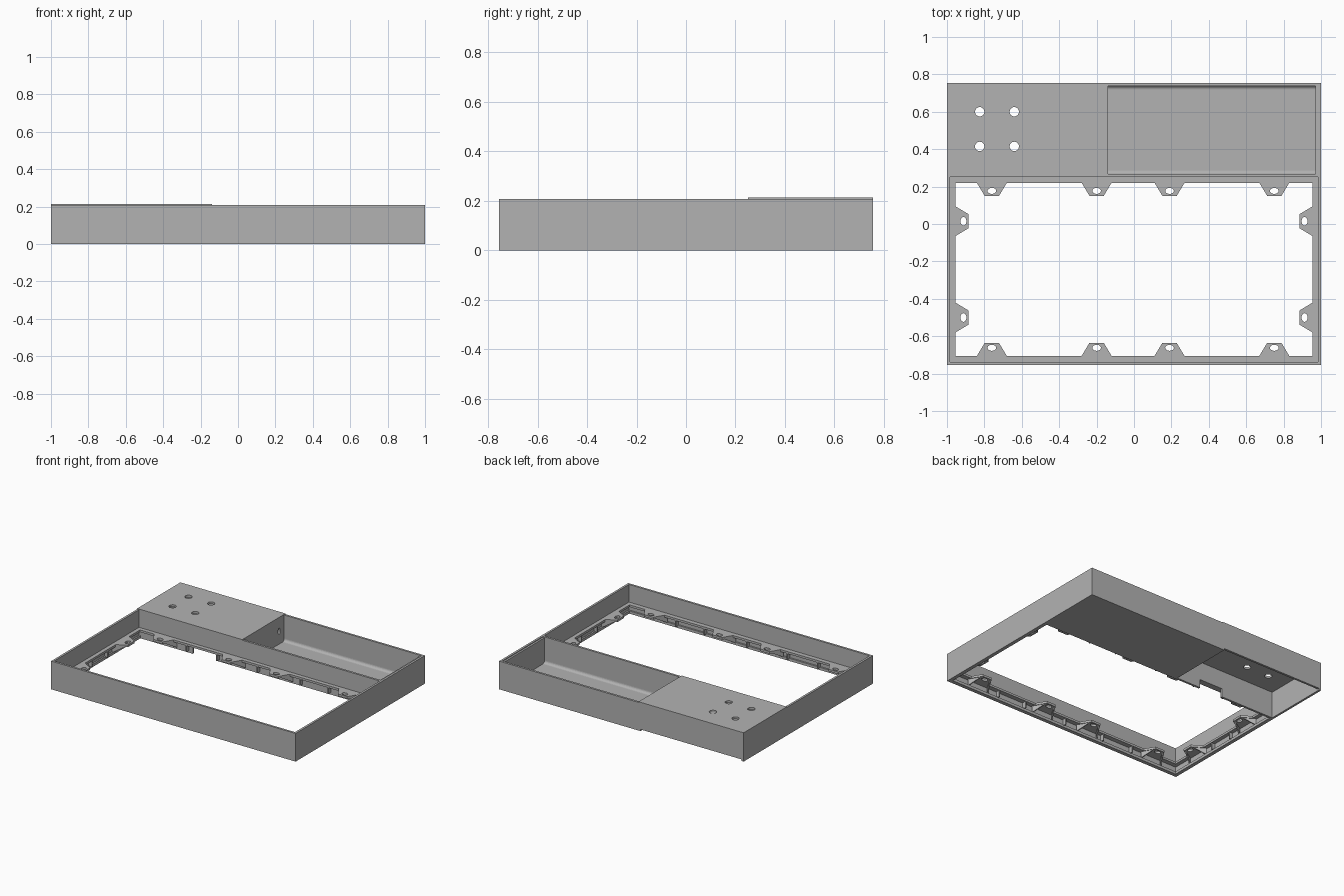
import bpy, bmesh, math
from mathutils import Matrix, Vector

cube = bpy.data.objects.get("Cube")
if cube:
    bpy.data.objects.remove(cube, do_unlink=True)

grey = bpy.data.materials.new("plain grey")
grey.use_nodes = True
COLOUR = (0.45, 0.45, 0.45, 1)
grey.diffuse_color = COLOUR
next(n for n in grey.node_tree.nodes if n.type == 'BSDF_PRINCIPLED').inputs["Base Color"].default_value = COLOUR

# Axis frames: outline a, outline b, extrusion depth
XY = Matrix.Identity(4)
YZ = Matrix(((0, 0, 1, 0), (1, 0, 0, 0), (0, 1, 0, 0), (0, 0, 0, 1)))
XZ = Matrix(((1, 0, 0, 0), (0, 0, 1, 0), (0, 1, 0, 0), (0, 0, 0, 1)))


def rect(a0, b0, a1, b1):
    return [(a0, b0), (a1, b0), (a1, b1), (a0, b1)]


def oval(a, b, ra, rb, n=24):
    return [(a + ra * math.cos(math.tau * i / n), b + rb * math.sin(math.tau * i / n)) for i in range(n)]


def slab(name, loops, d0, d1, frame=XY):
    """Extrude an outline (first loop) with holes (other loops) from d0 to d1."""
    bm = bmesh.new()
    edges = []
    for loop in loops:
        vs = [bm.verts.new((a, b, d0)) for a, b in loop]
        edges += [bm.edges.new((vs[i - 1], vs[i])) for i in range(len(vs))]
    bmesh.ops.triangle_fill(bm, use_beauty=True, edges=edges, normal=(0, 0, 1))
    ext = bmesh.ops.extrude_face_region(bm, geom=bm.faces[:], use_keep_orig=True)
    moved = [g for g in ext["geom"] if isinstance(g, bmesh.types.BMVert)]
    bmesh.ops.translate(bm, verts=moved, vec=(0, 0, d1 - d0))
    bm.transform(frame)
    bmesh.ops.recalc_face_normals(bm, faces=bm.faces[:])
    mesh = bpy.data.meshes.new(name)
    bm.to_mesh(mesh)
    bm.free()
    mesh.materials.append(grey)
    obj = bpy.data.objects.new(name, mesh)
    bpy.context.collection.objects.link(obj)
    return obj


# Main dimensions
W, D, H, TOP = 1.0, 0.755, 0.208, 0.213
T = 0.016
CROSS = 0.25          # front face of the cross wall
SPLIT = -0.14         # tray side of the divider
FLOOR = 0.015

# Outer walls on three sides
slab("outer_walls", [[(-W, D), (-W, -D), (W, -D), (W, D), (W - T, D),
                      (W - T, T - D), (T - W, T - D), (T - W, D)]], 0, H)

# Open tray with rounded floor corners
R = 0.02
y0, y1 = CROSS + T, D - T
arc = [i * math.pi / 10 for i in range(6)]
back_round = [(y1 - R + R * math.cos(t), FLOOR + R - R * math.sin(t)) for t in arc]
front_round = [(y0 + R - R * math.sin(t), FLOOR + R - R * math.cos(t)) for t in arc]
profile = [(CROSS, 0), (D, 0), (D, H), (y1, H)] + back_round + front_round + [(y0, H), (CROSS, H)]
slab("tray", [profile], SPLIT - T, W - T, YZ)
slab("tray_end_wall", [rect(y0, FLOOR, y1, H - 0.006)], W - 0.03, W - T, YZ)
slab("divider", [rect(CROSS, 0, D, TOP - T), oval(0.68, 0.11, 0.012, 0.025)], SPLIT - T, SPLIT, YZ)

# Covered compartment, open underneath
holes = [oval(x, y, 0.025, 0.025) for x in (-0.825, -0.64) for y in (0.415, 0.6)]
slab("cover", [rect(-W, CROSS, SPLIT, D)] + holes, TOP - T, TOP)
slab("compartment_back_wall", [rect(T - W, 0.012, SPLIT - T, TOP - T)], D - T, D, XZ)
slab("cross_wall", [[(T - W, 0), (-0.545, 0), (-0.545, 0.062), (-0.355, 0.062), (-0.355, 0),
                     (SPLIT - T, 0), (SPLIT - T, TOP - T), (T - W, TOP - T)]], CROSS, CROSS + T, XZ)

# Ledge around the opening and a lip at its foot
OX, OY0, OY1 = 0.955, -0.705, 0.22
LOW, HIGH = 0.062, 0.078
slab("ledge", [rect(T - W, T - D, W - T, CROSS), rect(-OX, OY0, OX, OY1)], LOW, HIGH)
slab("base_lip", [[(-0.985, CROSS), (-0.985, T - D), (0.985, T - D), (0.985, CROSS),
                   (0.973, CROSS), (0.973, -0.727), (-0.973, -0.727), (-0.973, CROSS)]], 0, 0.02)


# Screw tabs with side gussets, pointing inwards
def place(obj, x, y, angle):
    obj.data.transform(Matrix.Translation((x, y, 0)) @ Matrix.Rotation(angle, 4, 'Z'))


def tab(x, y, angle):
    outline = [(-0.08, 0), (0.08, 0), (0.038, 0.07), (-0.038, 0.07)]
    place(slab("screw_tab", [outline, oval(0, 0.043, 0.023, 0.016)], LOW, HIGH), x, y, angle)
    for s in (-1, 1):
        gusset = slab("tab_gusset", [[(-0.03, 0.015), (-0.03, LOW), (0.06, LOW)]], -0.004, 0.004, YZ)
        lean = math.atan2(0.042, 0.07) * s
        gusset.data.transform(Matrix.Translation((0.07 * s, 0, 0)) @ Matrix.Rotation(lean, 4, 'Z'))
        place(gusset, x, y, angle)


def rib(x, y, angle):
    place(slab("ledge_rib", [rect(-0.032, 0.015, -0.003, LOW)], -0.004, 0.004, YZ), x, y, angle)


for y, angle in ((OY0, 0), (OY1, math.pi)):
    for x in (-0.76, -0.2, 0.19, 0.75):
        tab(x, y, angle)
    for x in (-0.58, -0.33, 0, 0.35, 0.58):
        rib(x, y, angle)
for x, angle in ((OX, math.pi / 2), (-OX, -math.pi / 2)):
    for y in (0.015, -0.5):
        tab(x, y, angle)
    for y in (-0.15, -0.335):
        rib(x, y, angle)
